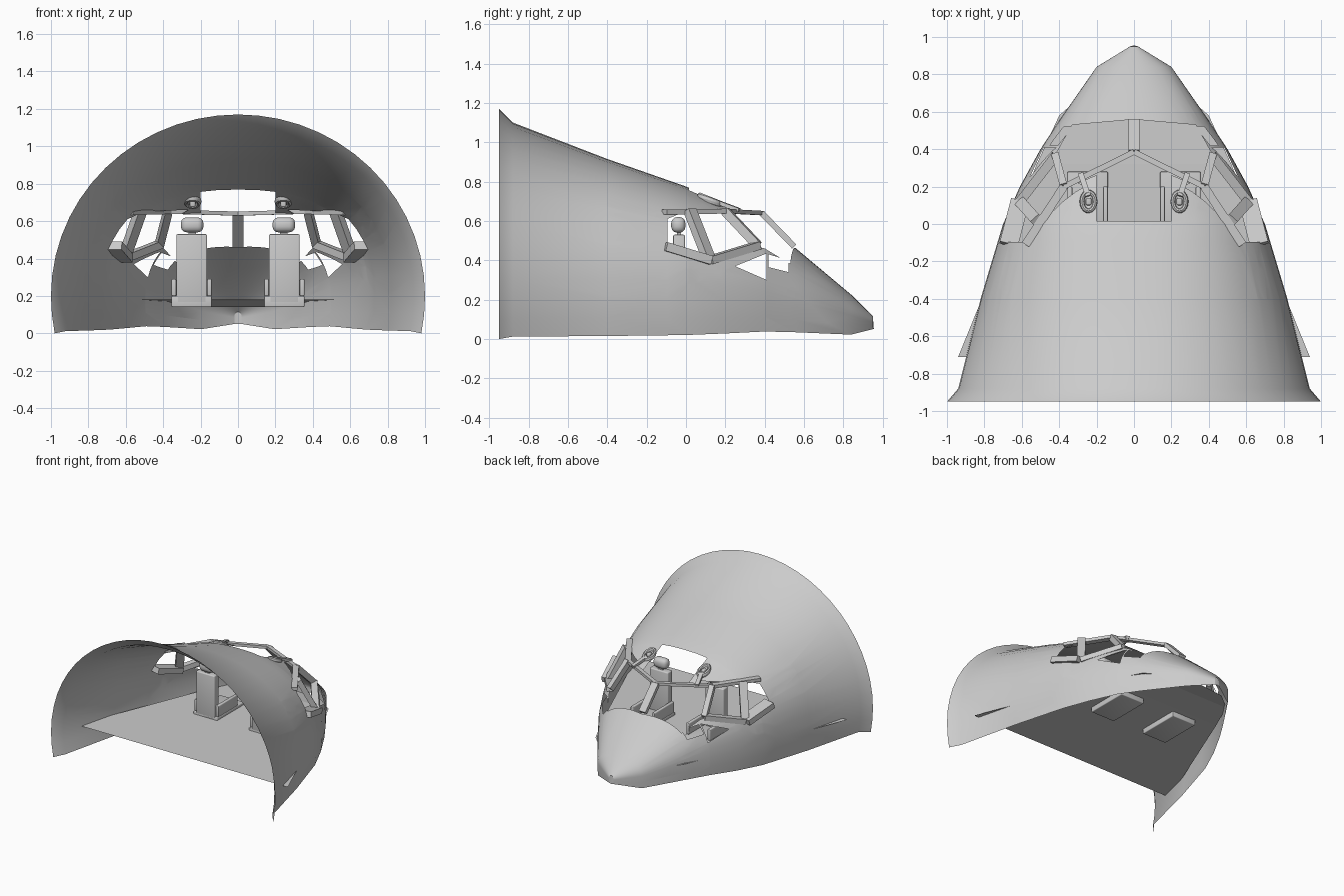
import bpy, bmesh, math
from mathutils import Vector

if "Cube" in bpy.data.objects:
    bpy.data.objects.remove(bpy.data.objects["Cube"])

grey = bpy.data.materials.new("light_grey")
grey.diffuse_color = (0.6, 0.6, 0.6, 1)
grey.use_nodes = True
grey.node_tree.nodes["Principled BSDF"].inputs["Base Color"].default_value = grey.diffuse_color


def finish(name, bm, smooth=True, mirror=True):
    me = bpy.data.meshes.new(name)
    bm.to_mesh(me)
    bm.free()
    ob = bpy.data.objects.new(name, me)
    bpy.context.collection.objects.link(ob)
    me.materials.append(grey)
    if mirror:
        ob.modifiers.new("mirror", 'MIRROR').merge_threshold = 0.0005
    if smooth:
        bpy.ops.object.select_all(action='DESELECT')
        ob.select_set(True)
        bpy.context.view_layer.objects.active = ob
        bpy.ops.object.shade_smooth_by_angle(angle=math.radians(30))
    return ob


def cut(bm, poly, axes, test=lambda c: True):
    """Slice along a convex polygon in the given axes and delete its inside."""
    a, b = axes
    mid = [sum(p[i] for p in poly) / len(poly) for i in (0, 1)]
    planes = []
    for p, q in zip(poly, poly[1:] + poly[:1]):
        co, no = Vector((0, 0, 0)), Vector((0, 0, 0))
        co[a], co[b] = p
        no[a], no[b] = q[1] - p[1], p[0] - q[0]
        m = Vector((0, 0, 0))
        m[a], m[b] = mid
        if (m - co).dot(no) > 0:
            no = -no
        planes.append((co, no))
        near = [f for f in bm.faces if test(f.calc_center_median())]
        geom = set(near) | {e for f in near for e in f.edges} | {v for f in near for v in f.verts}
        bmesh.ops.bisect_plane(bm, geom=list(geom), plane_co=co, plane_no=no, dist=1e-5)
    dead = []
    for f in bm.faces:
        c = f.calc_center_median()
        if test(c) and all((c - co).dot(no) < 0 for co, no in planes):
            dead.append(f)
    bmesh.ops.delete(bm, geom=dead, context='FACES')


def box(name, lo, hi, bevel=0.0, mirror=True):
    bm = bmesh.new()
    bmesh.ops.create_cube(bm, size=1)
    for v in bm.verts:
        v.co = [(l + h) / 2 + c * (h - l) for l, h, c in zip(lo, hi, v.co)]
    if bevel:
        bmesh.ops.bevel(bm, geom=bm.edges[:], offset=bevel, segments=3, affect='EDGES', profile=0.5)
    return finish(name, bm, bool(bevel), mirror)


def beam(name, p, q, w, d, mirror=True):
    p, q = Vector(p), Vector(q)
    bm = bmesh.new()
    bmesh.ops.create_cube(bm, size=1)
    rot = (q - p).to_track_quat('Y', 'Z')
    for v in bm.verts:
        v.co = (p + q) / 2 + rot @ Vector((v.co.x * w, v.co.y * (q - p).length, v.co.z * d))
    return finish(name, bm, False, mirror)


# Nose shell: stations of (y, half width, top, widest height, bottom, roundness)
stations = [(-.95, 1.0, 1.17, .2, 0, 2.0), (-.88, .94, 1.1, .2, .012, 2.05),
            (-.4, .82, .915, .2, .015, 2.3), (0, .70, .775, .2, .02, 2.4),
            (.2, .61, .69, .19, .028, 2.4), (.4, .50, .59, .18, .038, 2.4),
            (.56, .395, .46, .16, .034, 2.3), (.84, .2, .225, .12, .022, 2.1),
            (.95, .02, .115, .085, .05, 2.0)]
bm = bmesh.new()
rings = []
for y, w, top, zc, bot, n in stations:
    ring = [bm.verts.new((w * .98, y, bot)), bm.verts.new((w * .995, y, (bot + zc) / 2))]
    for i in range(15):
        t = math.pi / 2 * i / 14
        x = 0 if i == 14 else w * math.cos(t) ** (2 / n)
        ring.append(bm.verts.new((x, y, zc + (top - zc) * math.sin(t) ** (2 / n))))
    rings.append(ring)
for r, s in zip(rings, rings[1:]):
    for i in range(len(r) - 1):
        bm.faces.new((r[i], s[i], s[i + 1], r[i + 1]))
tip = [bm.verts.new((0, .955, .05))] + rings[-1]
bm.faces.new(tip)

# Openings: windscreen, roof hatch, side windows, lower side gaps
front = lambda c: -.2 < c.y < .75 and c.z > .3
side = lambda c: -.45 < c.y < .7 and c.z > .1
cut(bm, [(-.01, .35), (.37, .19), (.42, .37), (.33, .53), (-.01, .56)], (0, 1), front)
cut(bm, [(-.01, .015), (.2, .015), (.2, .3), (-.01, .39)], (0, 1), front)
cut(bm, [(-.095, .48), (-.095, .61), (0, .65), (.2, .66), (.37, .47), (.12, .39)], (1, 2), side)
cut(bm, [(.25, .37), (.41, .435), (.41, .30)], (1, 2), side)
cut(bm, [(.42, .43), (.52, .40), (.52, .34), (.42, .365)], (1, 2), side)
finish("nose_shell", bm)

# Floor with a sloping front strip
bm = bmesh.new()
rows = [[bm.verts.new((x, y, z)) for x in (0, w)]
        for w, y, z in ((.94, -.71, .18), (.52, .32, .18), (.40, .58, .172))]
rows.append([bm.verts.new((0, .76, .14)), bm.verts.new((.22, .74, .14))])
for r, s in zip(rows, rows[1:]):
    bm.faces.new((r[0], r[1], s[1], s[0]))
finish("floor", bm, False)

# Window frame
A, B, C = (0, .385, .64), (.375, .2, .65), (.58, -.11, .645)
D, E, F, G = (0, .55, .47), (.42, .365, .475), (.61, .12, .40), (.67, -.11, .47)
H = (.52, .02, .655)
beam("centre_post", A, D, .06, .03, False)
beam("windscreen_top_bar", A, B, .03, .022)
beam("side_top_bar", B, C, .045, .025)
beam("corner_post", B, E, .04, .045)
beam("side_post", H, F, .06, .04)
beam("side_sill_front", E, F, .05, .04)
beam("side_sill_rear", F, G, .10, .045)

# Seats
box("seat_back", (.165, -.065, .16), (.33, -.005, .53), .008)
box("seat_cushion", (.14, -.065, .14), (.355, .28, .20), .006)
box("seat_arm_inner", (.14, -.05, .2), (.165, .2, .29), .006)
box("seat_arm_outer", (.33, -.05, .2), (.355, .2, .29), .006)
box("headrest", (.185, -.075, .54), (.305, -.003, .62), .03)
box("headrest_stem", (.225, -.045, .52), (.265, -.025, .56))

# Round roof fittings beside the hatch
bm = bmesh.new()
segs, sides = 20, 8
loops = []
for i in range(segs):
    a = 2 * math.pi * i / segs
    loops.append([bm.verts.new((.243 + math.cos(a) * (.035 + .013 * math.cos(b)),
                                .12 + math.sin(a) * (.05 + .013 * math.cos(b)),
                                .705 + .02 * math.sin(b) - .02 * math.sin(a)))
                  for b in (2 * math.pi * j / sides for j in range(sides))])
for i in range(segs):
    r, s = loops[i], loops[(i + 1) % segs]
    for j in range(sides):
        k = (j + 1) % sides
        bm.faces.new((r[j], s[j], s[k], r[k]))
finish("roof_ring", bm)
beam("roof_ring_arm", (.245, .15, .70), (.285, .27, .655), .03, .02)
box("roof_ring_knob", (.228, .10, .675), (.258, .14, .72), .008)
